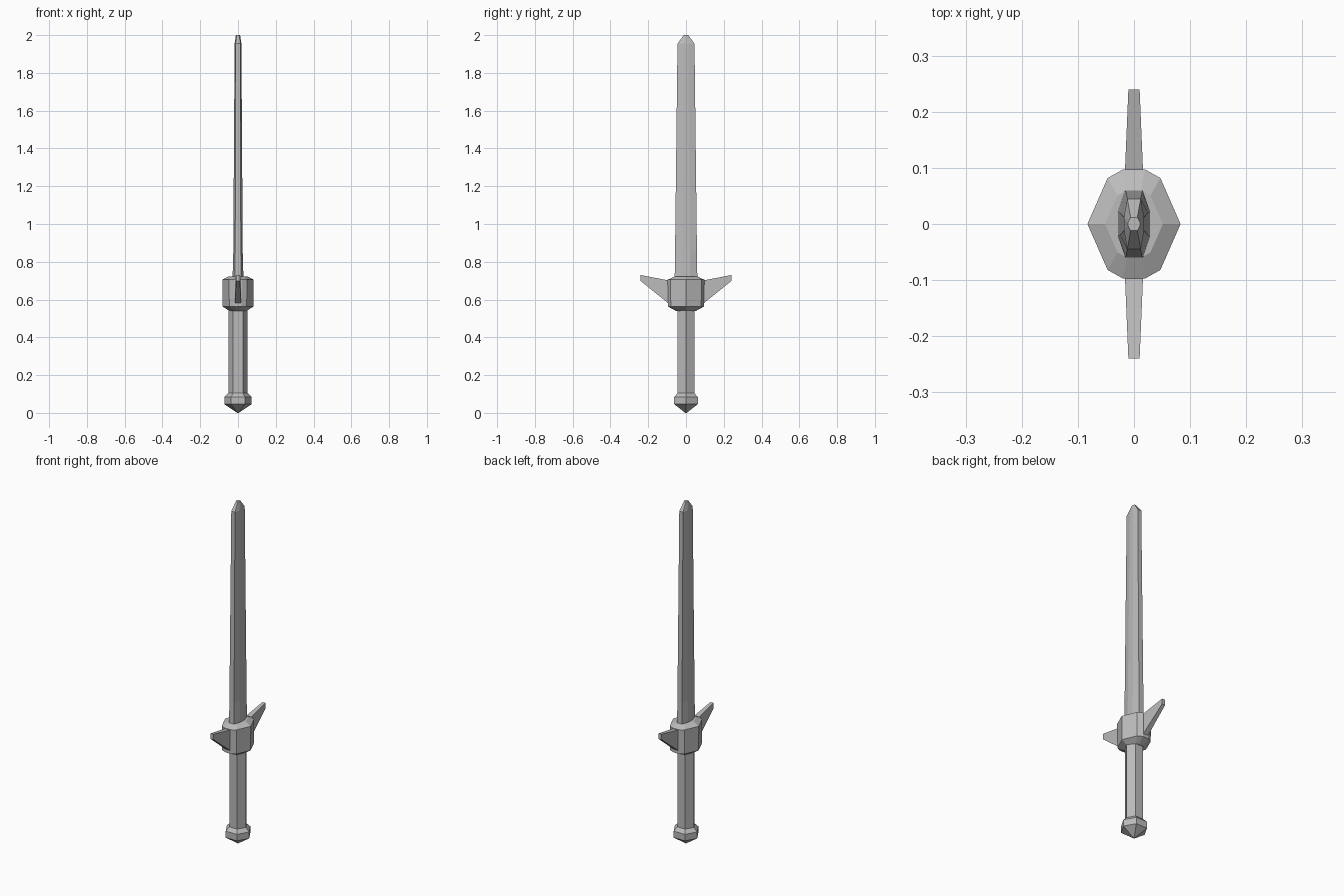
import bpy
import bmesh
from math import cos, sin, pi

if "Cube" in bpy.data.objects:
    bpy.data.objects.remove(bpy.data.objects["Cube"], do_unlink=True)

grey = bpy.data.materials.new("steel_grey")
grey.use_nodes = True
colour = (0.5, 0.5, 0.5, 1)
grey.diffuse_color = colour
grey.node_tree.nodes["Principled BSDF"].inputs["Base Color"].default_value = colour


def loft(name, rings):
    """Skin a stack of matching rings and cap both ends, with flat faces."""
    bm = bmesh.new()
    rows = [[bm.verts.new(p) for p in ring] for ring in rings]
    for low, high in zip(rows, rows[1:]):
        for i in range(len(low)):
            j = (i + 1) % len(low)
            bm.faces.new((low[i], low[j], high[j], high[i]))
    bm.faces.new(rows[0][::-1])
    bm.faces.new(rows[-1])
    bmesh.ops.remove_doubles(bm, verts=bm.verts, dist=0.0001)
    bmesh.ops.recalc_face_normals(bm, faces=bm.faces)
    mesh = bpy.data.meshes.new(name)
    bm.to_mesh(mesh)
    bm.free()
    mesh.materials.append(grey)
    obj = bpy.data.objects.new(name, mesh)
    bpy.context.collection.objects.link(obj)
    return obj


def hexagon(r, z):
    return [(r * cos(i * pi / 3), r * sin(i * pi / 3), z) for i in range(6)]


def octagon(x_flat, y_flat, x_edge, y_edge, z):
    """Blade section: broad flats on the sides and a narrow edge front and back."""
    quarter = [(x_flat, y_flat), (x_edge, y_edge)]
    half = quarter + [(-x, y) for x, y in quarter[::-1]]
    return [(x, y, z) for x, y in half + [(-x, -y) for x, y in half]]


def guard_ring(scale, z):
    half = [(0.083, 0), (0.047, 0.082), (0.02, 0.097), (-0.02, 0.097), (-0.047, 0.082)]
    return [(x * scale, y * scale, z) for x, y in half + [(-x, -y) for x, y in half]]


# Grip and pommel
loft("grip", [hexagon(0.051, 0.09), hexagon(0.051, 0.55)])
loft("pommel", [hexagon(0.004, 0), hexagon(0.072, 0.046),
                hexagon(0.072, 0.084), hexagon(0.051, 0.105)])

# Guard block, chamfered at both ends
loft("guard", [guard_ring(0.55, 0.54), guard_ring(0.98, 0.563),
               guard_ring(1, 0.705), guard_ring(0.62, 0.722)])

# Blade, tapering to a blunt tip
loft("blade", [octagon(0.029, 0.021, 0.016, 0.06, 0.71),
               octagon(0.025, 0.020, 0.015, 0.058, 0.85),
               octagon(0.018, 0.012, 0.012, 0.045, 1.955),
               octagon(0.011, 0.002, 0.006, 0.012, 2.0)])

# Upswept crossguard arms, front and back
for name, side in (("front_arm", -1), ("back_arm", 1)):
    sections = [(0.07, 0.018, 0.56, 0.695), (0.097, 0.016, 0.583, 0.702),
                (0.24, 0.010, 0.698, 0.73)]
    loft(name, [[(-w, side * y, low), (w, side * y, low),
                 (w, side * y, high), (-w, side * y, high)]
                for y, w, low, high in sections])
